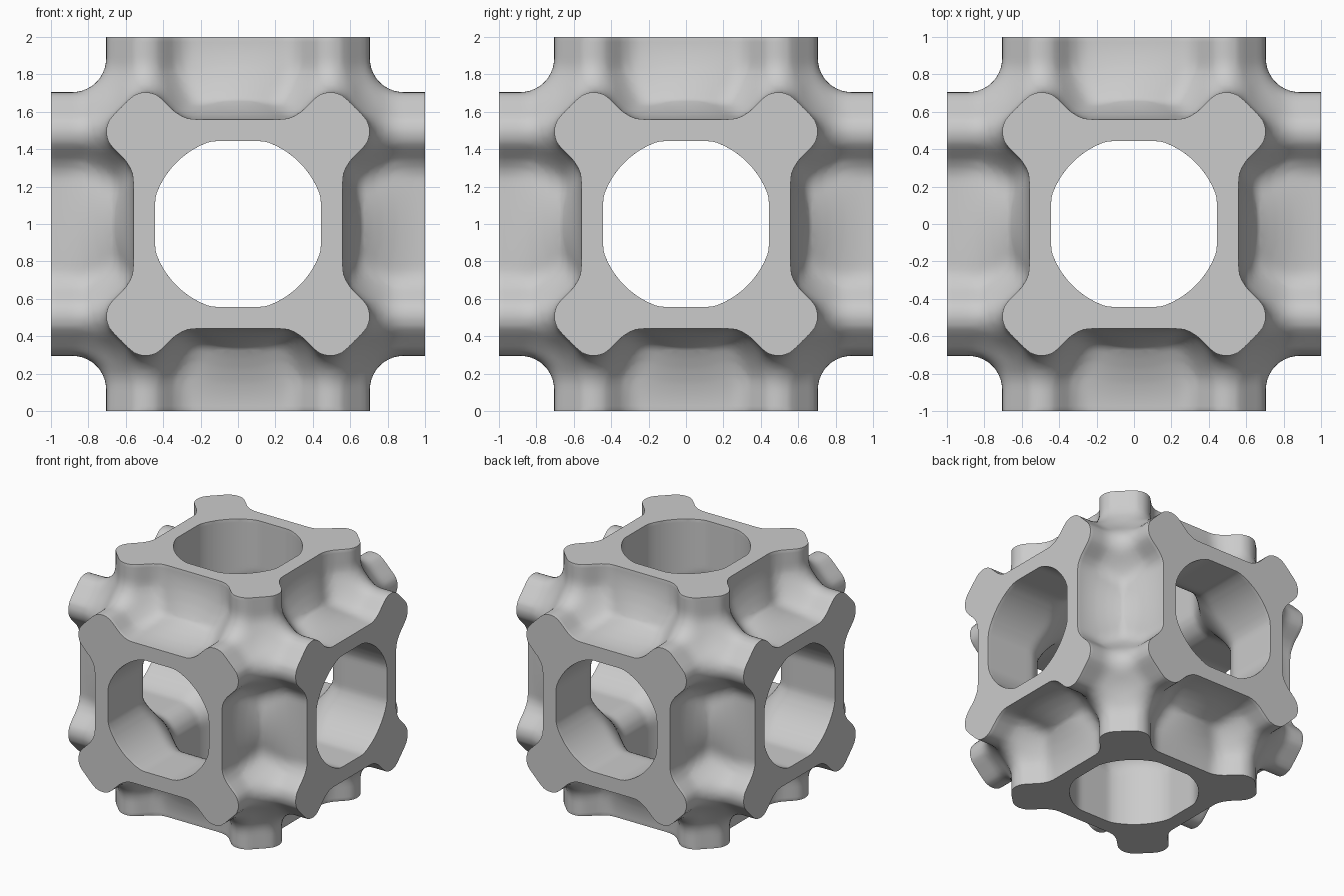
import bpy, bmesh, math
from itertools import product
from mathutils import Vector, Matrix

old = bpy.data.objects.get("Cube")
if old:
    bpy.data.objects.remove(old, do_unlink=True)

WALL = 0.187     # outer offset of the curved walls, in cosine units
SLOPE = 3.4      # turns cosine units into lengths
STEP = 0.027     # sampling distance
COUNT = int(1.05 / STEP) + 3


def fillet(distances, radius):
    """Union of shapes with a round inner fillet."""
    near = min(distances)
    blend = math.sqrt(sum(max(radius - d, 0) ** 2 for d in distances))
    return max(near, radius) - blend if near > 0 else min(near, radius - blend)


def rod(b, c):
    """Rod with a rounded square section standing on its corner."""
    u = abs(b + c) / math.sqrt(2) - 0.07
    v = abs(b - c) / math.sqrt(2) - 0.065
    return math.hypot(max(u, 0), max(v, 0)) + min(max(u, v), 0) - 0.12


def channel(b, c):
    """Round bore with four slightly flattened sides."""
    return max(math.hypot(b, c) - 0.465, max(abs(b), abs(c)) - 0.443)


def field(x, y, z):
    """Signed distance-like value, negative inside the lattice."""
    q = [abs(x), abs(y), abs(z)]
    # inner void: three crossing bores
    void = fillet([channel(q[i - 2], q[i - 1]) for i in range(3)], 0.17)
    # outer side of the curved walls, dipping towards the ends of each pocket
    low, mid, high = sorted(math.cos(math.pi * t) for t in q)
    dip = (1 + low) * (0.9 * (high - 1) - 0.4)
    wall = -(low + mid + dip + 1 + WALL) / SLOPE
    # rods that join at the eight corner nodes
    p = [t - 0.49 for t in q]
    rods = fillet([rod(p[i - 2], p[i - 1]) for i in range(3)], 0.18)
    value = max(-void, fillet([rods, wall], 0.045))
    return max(value, max(q) - 1.03)


def octant_mesh():
    """One eighth of the lattice, as a net of quads over the sampled field."""
    n = COUNT
    pos = [(i - 0.5) * STEP for i in range(n)]
    val = {k: field(pos[k[0]], pos[k[1]], pos[k[2]])
           for k in product(range(n), repeat=3)}
    corners = list(product((0, 1), repeat=3))
    edges = [(s, t) for s in corners for t in corners
             if s < t and sum(abs(u - v) for u, v in zip(s, t)) == 1]
    bm = bmesh.new()
    verts = {}
    for cell in product(range(n - 1), repeat=3):
        v = {c: val[cell[0] + c[0], cell[1] + c[1], cell[2] + c[2]]
             for c in corners}
        if min(v.values()) >= 0 or max(v.values()) < 0:
            continue
        hits = [Vector(s).lerp(Vector(t), v[s] / (v[s] - v[t]))
                for s, t in edges if (v[s] < 0) != (v[t] < 0)]
        mid = sum(hits, Vector()) / len(hits)
        co = (Vector(cell) + mid - Vector((0.5, 0.5, 0.5))) * STEP
        for i in range(3):
            if cell[i] == 0:
                co[i] = 0
        verts[cell] = bm.verts.new(co)
    for k in product(range(n - 1), repeat=3):
        for axis in range(3):
            u, w = (axis + 1) % 3, (axis + 2) % 3
            if k[u] == 0 or k[w] == 0:
                continue
            far = list(k)
            far[axis] += 1
            inside = val[k] < 0
            if inside == (val[tuple(far)] < 0):
                continue
            ring = []
            for du, dw in ((1, 1), (0, 1), (0, 0), (1, 0)):
                c = list(k)
                c[u] -= du
                c[w] -= dw
                ring.append(verts[tuple(c)])
            bm.faces.new(ring if inside else ring[::-1])
    mesh = bpy.data.meshes.new("lattice_cell")
    bm.to_mesh(mesh)
    bm.free()
    return mesh


# Cutter that trims the six outer faces flat
bpy.ops.mesh.primitive_cube_add(size=2, location=(0, 0, 0))
cutter = bpy.context.object
cutter.name = "trim_box"
cutter.hide_render = True

# Lattice cell: mirrored octant trimmed by the box
lattice = bpy.data.objects.new("lattice_cell", octant_mesh())
bpy.context.collection.objects.link(lattice)
bpy.ops.object.select_all(action='DESELECT')
lattice.select_set(True)
bpy.context.view_layer.objects.active = lattice

mirror = lattice.modifiers.new("mirror", 'MIRROR')
mirror.use_axis = (True, True, True)
mirror.merge_threshold = 0.0005
trim = lattice.modifiers.new("trim", 'BOOLEAN')
trim.operation = 'INTERSECT'
trim.solver = 'EXACT'
trim.object = cutter
for name in ("mirror", "trim"):
    bpy.ops.object.modifier_apply(modifier=name)
bpy.data.objects.remove(cutter, do_unlink=True)
lattice.data.transform(Matrix.Translation((0, 0, 1)))

# Plain grey material
grey = bpy.data.materials.new("light_grey")
grey.use_nodes = True
colour = (0.6, 0.6, 0.6, 1)
grey.diffuse_color = colour
grey.node_tree.nodes["Principled BSDF"].inputs["Base Color"].default_value = colour
lattice.data.materials.clear()
lattice.data.materials.append(grey)
bpy.ops.object.shade_smooth_by_angle(angle=math.radians(35))
